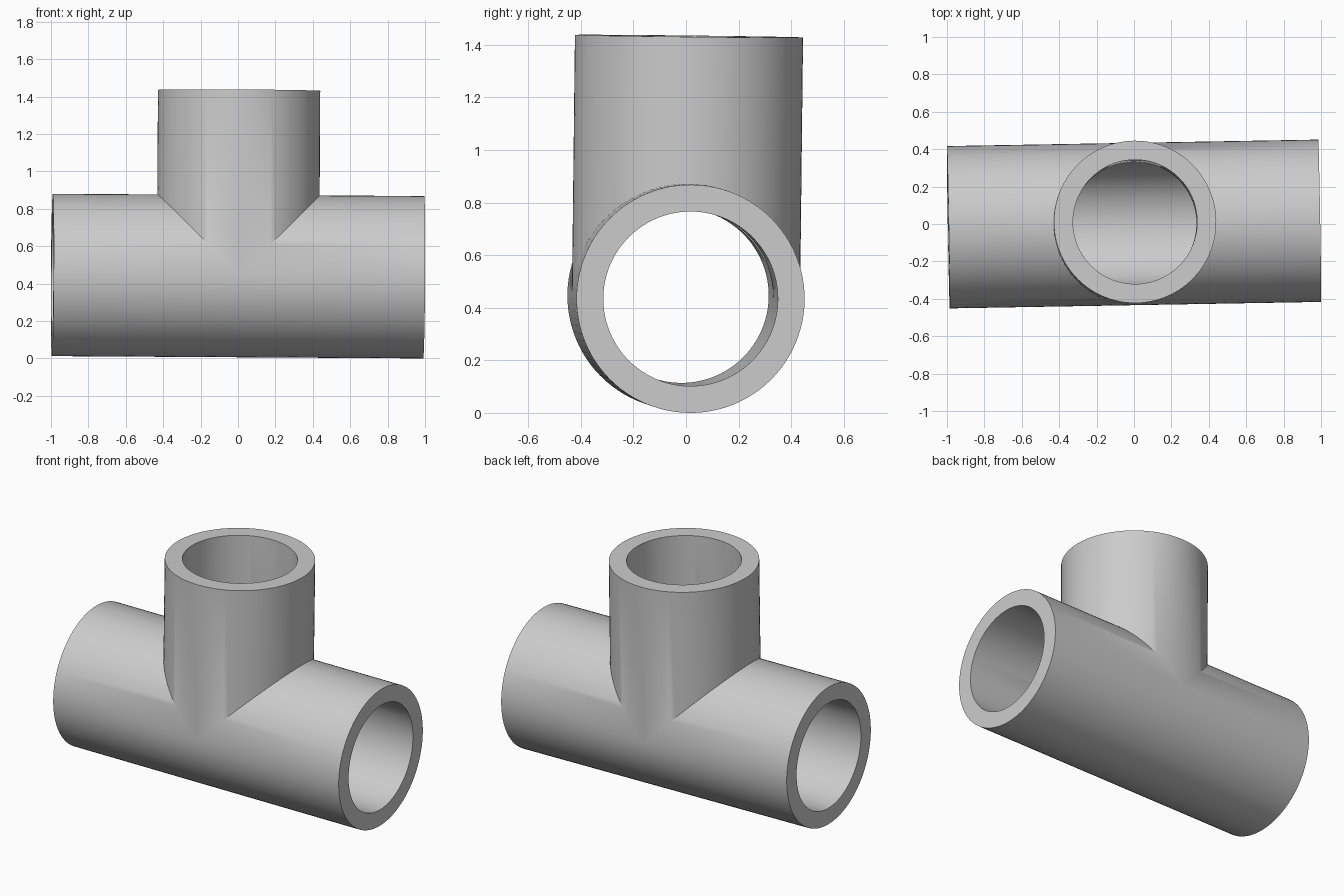
import bpy, bmesh
from math import sin, cos, pi, radians

if "Cube" in bpy.data.objects:
    bpy.data.objects.remove(bpy.data.objects["Cube"])

OUTER, INNER = 0.434, 0.332   # wall radii
REACH = 0.993                 # length of each arm from the centre
SEGMENTS = 96                 # divisible by four, so arms meet point to point


def arm_point(arm, r, i, end):
    """Point on an arm wall: at its open end, or on the mitre where arms meet."""
    a = 2 * pi * i / SEGMENTS
    u, v = r * cos(a), r * sin(a)
    if arm == "branch":
        return (v, u, REACH if end else abs(v))
    side = 1 if arm == "left" else -1
    return (side * (REACH if end else max(v, 0)), u, v)


bm = bmesh.new()
for arm in ("left", "right", "branch"):
    loops = {(r, end): [bm.verts.new(arm_point(arm, r, i, end)) for i in range(SEGMENTS)]
             for r in (OUTER, INNER) for end in (False, True)}
    # outer wall, inner wall and the flat ring at the open end
    for one, two in (((OUTER, False), (OUTER, True)),
                     ((INNER, False), (INNER, True)),
                     ((OUTER, True), (INNER, True))):
        p, q = loops[one], loops[two]
        for i in range(SEGMENTS):
            j = (i + 1) % SEGMENTS
            bm.faces.new((p[i], p[j], q[j], q[i]))
bmesh.ops.remove_doubles(bm, verts=bm.verts, dist=1e-4)
bmesh.ops.recalc_face_normals(bm, faces=bm.faces)

mesh = bpy.data.meshes.new("pipe_tee")
bm.to_mesh(mesh)
bm.free()

# plain grey material
grey = bpy.data.materials.new("plain grey")
grey.use_nodes = True
colour = (0.6, 0.6, 0.6, 1)
grey.diffuse_color = colour
grey.node_tree.nodes["Principled BSDF"].inputs["Base Color"].default_value = colour
mesh.materials.append(grey)

# fitting stands very slightly askew
tee = bpy.data.objects.new("pipe_tee", mesh)
bpy.context.collection.objects.link(tee)
tee.location = (0, 0, 0.44)
tee.rotation_euler = (radians(-0.65), radians(0.35), radians(1))

bpy.context.view_layer.objects.active = tee
tee.select_set(True)
bpy.ops.object.shade_smooth_by_angle(angle=radians(30))
